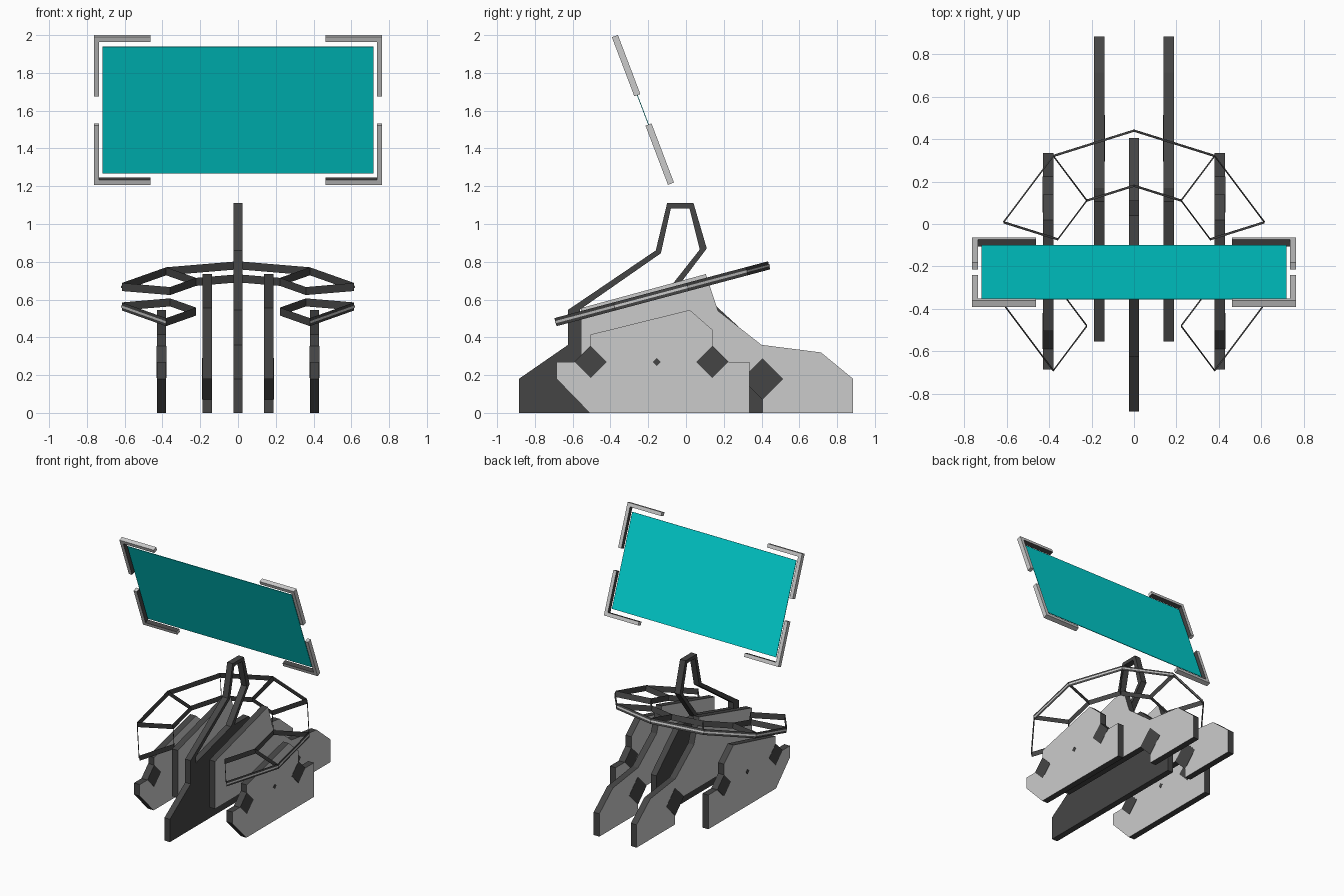
import bpy, bmesh
from math import sin, cos, radians
from mathutils import Matrix, Vector

if "Cube" in bpy.data.objects:
    bpy.data.objects.remove(bpy.data.objects["Cube"])


def material(name, rgb):
    m = bpy.data.materials.new(name)
    m.diffuse_color = (*rgb, 1)
    m.use_nodes = True
    m.node_tree.nodes["Principled BSDF"].inputs["Base Color"].default_value = m.diffuse_color
    return m


GREY = material("grey", (0.8, 0.8, 0.8))
DARK = material("dark", (0.06, 0.06, 0.06))
TEAL = material("teal", (0.0, 0.62, 0.62))


def finish(bm, name, mats, matrix=None, is_dark=None):
    bmesh.ops.recalc_face_normals(bm, faces=bm.faces)
    bm.normal_update()
    if is_dark:
        for f in bm.faces:
            f.material_index = int(is_dark(f))
    if matrix:
        bm.transform(matrix)
    me = bpy.data.meshes.new(name)
    bm.to_mesh(me)
    bm.free()
    for m in mats:
        me.materials.append(m)
    ob = bpy.data.objects.new(name, me)
    bpy.context.collection.objects.link(ob)
    return ob


def slab(name, pts, thick, mats, matrix, is_dark=None):
    """Extrude a 2D outline along local z, centred on z = 0."""
    bm = bmesh.new()
    face = bm.faces.new([bm.verts.new((x, y, -thick / 2)) for x, y in pts])
    ext = bmesh.ops.extrude_face_region(bm, geom=[face])["geom"]
    bmesh.ops.translate(bm, vec=(0, 0, thick),
                        verts=[v for v in ext if isinstance(v, bmesh.types.BMVert)])
    return finish(bm, name, mats, matrix, is_dark)


def upright(x):
    """Local (x, y, z) becomes world (y, z, x) for side profiles."""
    return Matrix(((0, 0, 1, x), (1, 0, 0, 0), (0, 1, 0, 0), (0, 0, 0, 1)))


def rim(f):
    return abs(f.normal.z) < 0.5


def diamond(y, z, r):
    return [(y - r, z), (y, z - r), (y + r, z), (y, z + r)]


# Centre fin with the open handle loop on top
fin = [(-0.885, 0), (0.405, 0), (0.405, 0.34), (0.1, 0.62), (-0.08, 0.62),
       (0.11, 0.87), (0.04, 1.11), (-0.10, 1.11), (-0.16, 0.86),
       (-0.625, 0.545), (-0.625, 0.36), (-0.885, 0.18)]
slot = [(-0.56, 0.50), (-0.12, 0.62), (0.073, 0.865), (0.018, 1.083),
        (-0.08, 1.083), (-0.133, 0.845), (-0.56, 0.553)]
fin_outline = fin[:4] + [(-0.075, 0.62)] + fin[5:10]
# walk the loop back down the inside, then finish the front edge
inner = [(-0.57, 0.50), (-0.57, 0.547)] + slot[5:1:-1] + [(-0.12, 0.62)]
fin_body = fin[:4] + [(-0.12, 0.62), (-0.56, 0.50), (-0.625, 0.545)] + fin[10:]
loop_band = fin[4:10] + [(-0.56, 0.50), (-0.56, 0.548)] + slot[5:1:-1] + [(-0.12, 0.62)]
slab("centre_fin", fin_body, 0.048, [DARK], upright(0))
slab("handle_loop", loop_band, 0.048, [DARK], upright(0))

# Inner and outer side plates with dark rims and diamond inlays
inner_plate = [(-0.555, 0.18), (0.405, 0.18), (0.405, 0), (0.885, 0), (0.885, 0.18),
               (0.715, 0.32), (0.40, 0.36), (0.17, 0.54), (0.105, 0.735), (-0.555, 0.555)]
outer_plate = [(-0.51, 0), (0.335, 0), (0.335, 0.27), (0.14, 0.27), (0.14, 0.44),
               (0.02, 0.545), (-0.505, 0.415), (-0.505, 0.27), (-0.685, 0.27), (-0.685, 0.18)]
for s, side in ((-1, "left"), (1, "right")):
    slab(f"inner_plate_{side}", inner_plate, 0.05, [GREY, DARK], upright(s * 0.163), rim)
    slab(f"outer_plate_{side}", outer_plate, 0.05, [GREY, DARK], upright(s * 0.405), rim)
    slab(f"inner_inlay_{side}", diamond(0.405, 0.18, 0.11), 0.053, [DARK], upright(s * 0.163))
    for i, (y, r) in enumerate(((-0.505, 0.085), (-0.155, 0.021), (0.14, 0.085))):
        slab(f"outer_inlay_{side}_{i}", diamond(y, 0.27, r), 0.053, [DARK], upright(s * 0.405))

# Tilted ten-sided console ring, open at the front, with cut-out windows
bm = bmesh.new()
rows = []
for i in range(9):
    a = radians(-54 + 36 * i)
    rows.append([bm.verts.new((r * cos(a), r * sin(a), -0.022)) for r in (0.378, 0.647)])
quads = [bm.faces.new((p[0], p[1], q[1], q[0])) for p, q in zip(rows, rows[1:])]
bmesh.ops.inset_individual(bm, faces=quads, thickness=0.034)
bmesh.ops.delete(bm, geom=quads, context="FACES")
ext = bmesh.ops.extrude_face_region(bm, geom=bm.faces[:])["geom"]
bmesh.ops.translate(bm, vec=(0, 0, 0.044),
                    verts=[v for v in ext if isinstance(v, bmesh.types.BMVert)])
tilt = Matrix.Translation((0, -0.185, 0.615)) @ Matrix.Rotation(radians(14.9), 4, "X")
finish(bm, "console_ring", [GREY, DARK], tilt, rim)

# Light stripe around the outer rim of the ring
bm = bmesh.new()
rows = []
for i in range(9):
    a = radians(-54 + 36 * i)
    rows.append([bm.verts.new((0.650 * cos(a), 0.650 * sin(a), z)) for z in (-0.006, 0.006)])
for p, q in zip(rows, rows[1:]):
    bm.faces.new((p[0], q[0], q[1], p[1]))
finish(bm, "ring_stripe", [GREY], tilt)

# Floating screen and its four corner brackets
lean = Matrix.Translation((0, -0.228, 1.604)) @ Matrix.Rotation(radians(110.8), 4, "X")
slab("screen", [(-0.718, -0.358), (0.718, -0.358), (0.718, 0.358), (-0.718, 0.358)],
     0.004, [TEAL], lean)
X, Y, W = 0.763, 0.418, 0.028
corner = [(X, Y), (0.463, Y), (0.463, Y - W), (X - W, Y - W), (X - W, 0.083), (X, 0.083)]
for sx in (-1, 1):
    for sy in (-1, 1):
        def inward(f, sx=sx, sy=sy):
            c = f.calc_center_median()
            long_side = max(e.calc_length() for e in f.edges) > 0.2
            return rim(f) and long_side and f.normal.dot(Vector((sx, sy, 0))) < -0.5
        name = f"bracket_{'top' if sy > 0 else 'bottom'}_{'right' if sx > 0 else 'left'}"
        slab(name, [(sx * x, sy * y) for x, y in corner], 0.034, [GREY, DARK], lean, inward)
